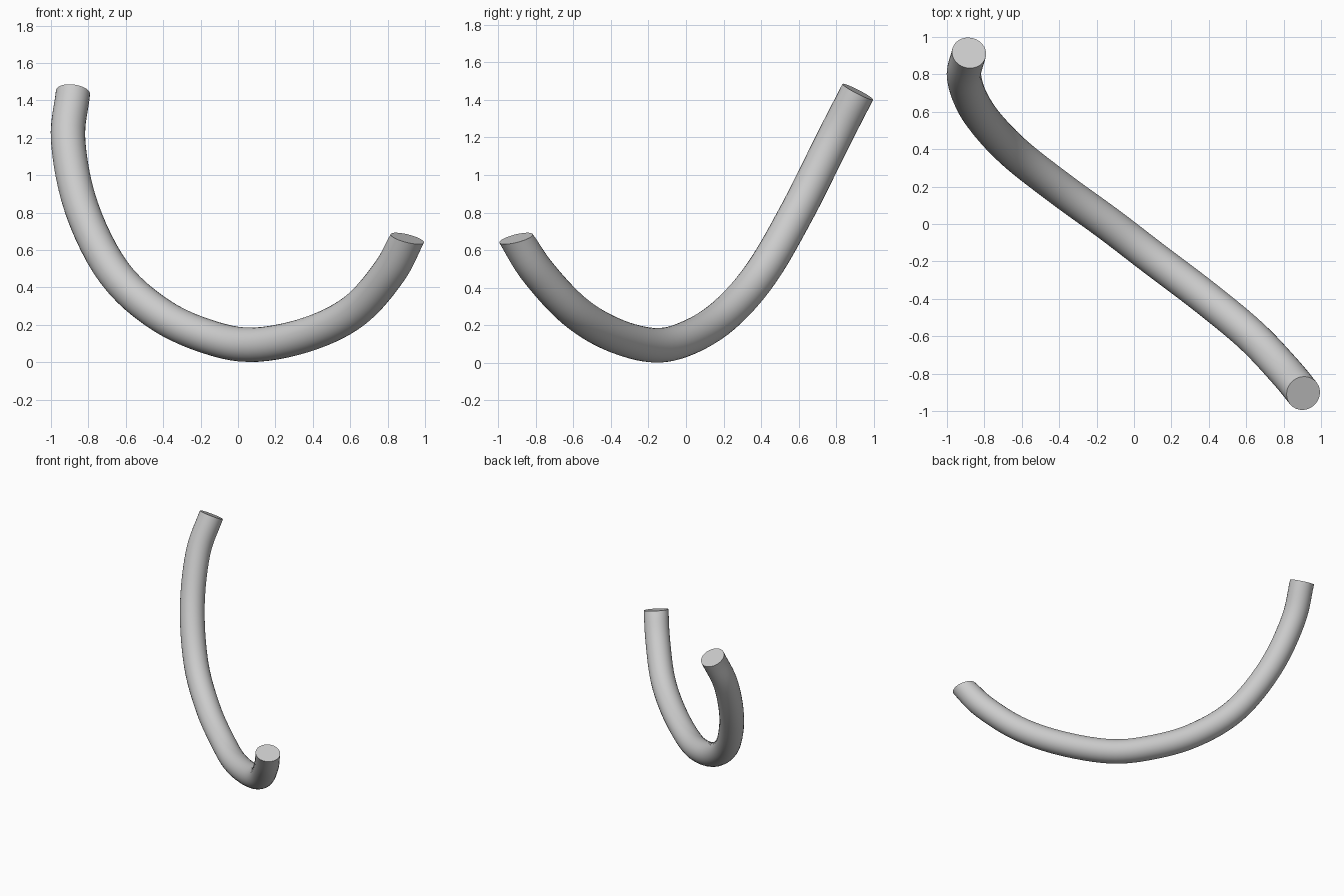
import bpy, bmesh, math
from mathutils import Vector

if "Cube" in bpy.data.objects:
    bpy.data.objects.remove(bpy.data.objects["Cube"])

RADIUS, SIDES, STEPS = 0.092, 28, 6

# centre line of the bent tube, tall end to low end
path = [Vector(p) for p in (
    (-0.882, 0.915, 1.443), (-0.908, 0.78, 1.18), (-0.835, 0.60, 0.82),
    (-0.66, 0.40, 0.475), (-0.41, 0.20, 0.25), (-0.135, 0.0, 0.128),
    (0.10, -0.18, 0.094), (0.39, -0.40, 0.155), (0.63, -0.60, 0.28),
    (0.81, -0.79, 0.485), (0.905, -0.905, 0.662))]


def spline(points, steps):
    """Catmull-Rom points through the path."""
    p = [2 * points[0] - points[1]] + points + [2 * points[-1] - points[-2]]
    out = []
    for i in range(1, len(p) - 2):
        a, b, c, d = p[i - 1:i + 3]
        for k in range(steps):
            t = k / steps
            out.append(0.5 * (2 * b + (c - a) * t + (2 * a - 5 * b + 4 * c - d) * t * t
                              + (3 * b - a - 3 * c + d) * t ** 3))
    return out + [points[-1].copy()]


line = spline(path, STEPS)
last = len(line) - 1
tangents = [(line[min(i + 1, last)] - line[max(i - 1, 0)]).normalized() for i in range(last + 1)]

# the low end is cut flatter than square to the tube
cut = Vector((0.25, -0.25, 1)).normalized()
for k in range(4):
    tangents[last - k] = tangents[last - k].lerp(cut, 1 - k / 4).normalized()

# sweep rings along the centre line
bm = bmesh.new()
rings = []
side = Vector((0.6, 0.8, 0))
for c, t in zip(line, tangents):
    side = (side - t * side.dot(t)).normalized()
    up = t.cross(side)
    angles = [2 * math.pi * k / SIDES for k in range(SIDES)]
    rings.append([bm.verts.new(c + RADIUS * (math.cos(a) * side + math.sin(a) * up)) for a in angles])
for r, s in zip(rings, rings[1:]):
    for k in range(SIDES):
        n = (k + 1) % SIDES
        bm.faces.new((r[k], r[n], s[n], s[k]))

# flat end caps
bm.faces.new(rings[0][::-1])
bm.faces.new(rings[-1])
bmesh.ops.recalc_face_normals(bm, faces=bm.faces)

mesh = bpy.data.meshes.new("bent_tube")
bm.to_mesh(mesh)
bm.free()
tube = bpy.data.objects.new("bent_tube", mesh)
bpy.context.collection.objects.link(tube)
bpy.context.view_layer.objects.active = tube
tube.select_set(True)
bpy.ops.object.shade_smooth_by_angle(angle=math.radians(35))
